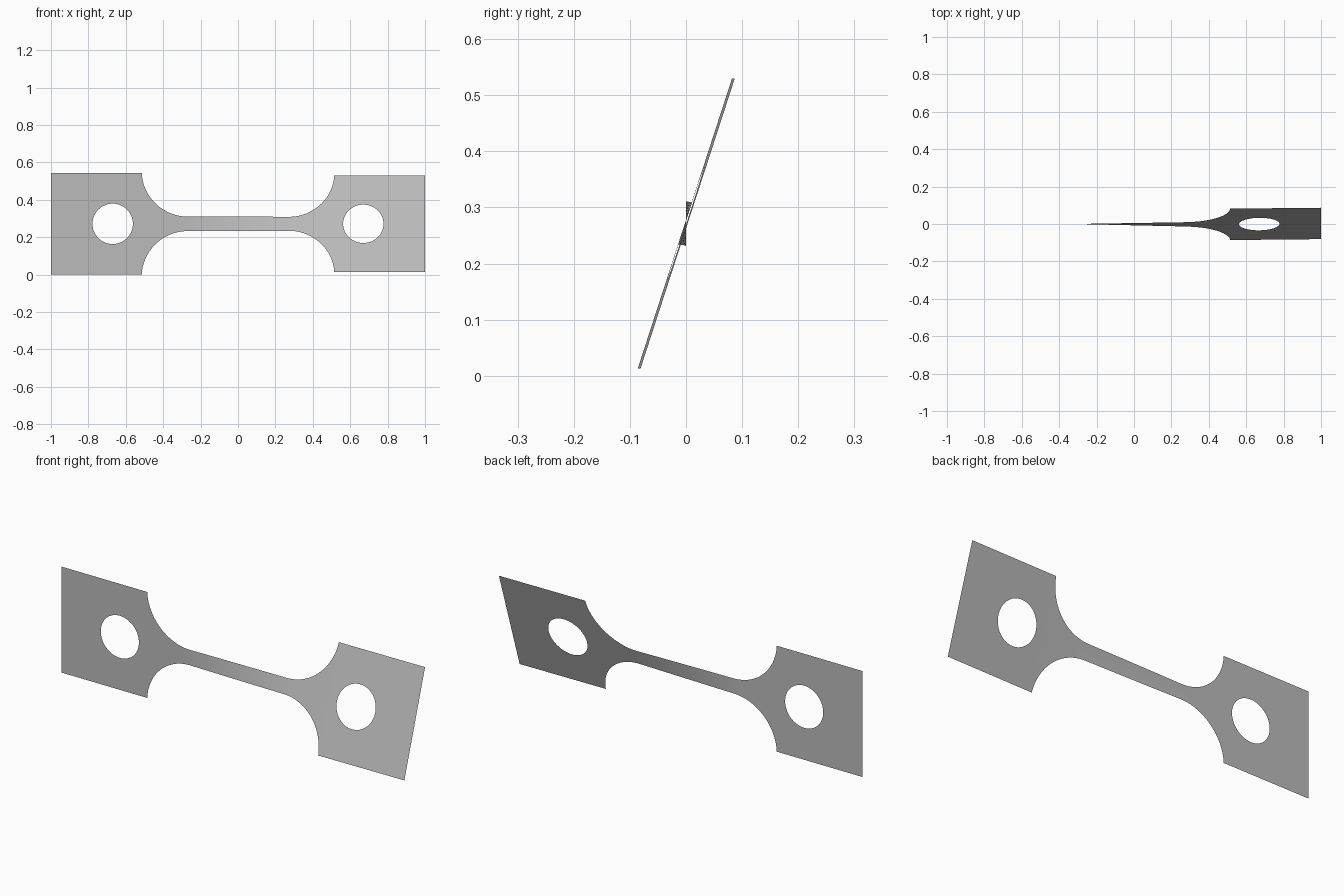
import bpy, bmesh, math
from mathutils import Vector

old = bpy.data.objects.get("Cube")
if old:
    bpy.data.objects.remove(old)

HALF_H = 0.2715      # half height of the grip tabs
NECK = 0.039         # half height of the narrow gauge
ARC_X, ARC_R = 0.27, 0.245
HOLE_X, HOLE_R = 0.67, 0.108
TWIST = math.radians(18)
ROWS = 16

arc_end = math.acos((ARC_R + NECK - HALF_H) / ARC_R)
TAB_X = ARC_X + ARC_R * math.sin(arc_end)


def twisted(x, h):
    """Place a flat point (x, h) on the twisted sheet."""
    t = min(max((x + 0.31) / 0.62, 0), 1)
    a = TWIST * t
    lean = 0.005 * max(0, (x - TAB_X) / (1 - TAB_X)) - 0.002 * t
    return Vector((x, h * math.sin(a) + lean, HALF_H + h * math.cos(a)))


def add_gauge(bm):
    """Narrow strip with a round fillet widening at each end."""
    side = []
    for i in range(29):
        a = arc_end * i / 28
        side.append((ARC_X + ARC_R * math.sin(a), NECK + ARC_R * (1 - math.cos(a))))
    middle = [(ARC_X * i / 12, NECK) for i in range(-11, 12)]
    columns = [(-x, h) for x, h in reversed(side)] + middle + side
    grid = [[bm.verts.new(twisted(x, h * (2 * r / ROWS - 1))) for r in range(ROWS + 1)]
            for x, h in columns]
    for a, b in zip(grid, grid[1:]):
        for r in range(ROWS):
            bm.faces.new((a[r], b[r], b[r + 1], a[r + 1]))


def add_tab(bm, sign):
    """Rectangular grip tab with a round hole, as rays from hole to border."""
    inner, outer = HOLE_X - TAB_X, 1 - HOLE_X
    angles = [2 * math.pi * i / 72 for i in range(72)]
    angles += [math.atan2(v, u) % (2 * math.pi)
               for u in (-inner, outer) for v in (-HALF_H, HALF_H)]
    rings = []
    for a in sorted(angles):
        c, s = math.cos(a), math.sin(a)
        reach = min((outer if c > 0 else inner) / max(abs(c), 1e-6),
                    HALF_H / max(abs(s), 1e-6))
        rings.append([bm.verts.new(twisted(sign * (HOLE_X + d * c), d * s))
                      for d in (HOLE_R, reach)])
    for p, q in zip(rings, rings[1:] + rings[:1]):
        face = (p[0], p[1], q[1], q[0])
        bm.faces.new(face if sign > 0 else face[::-1])


# Plain metal
metal = bpy.data.materials.new("grey metal")
metal.use_nodes = True
metal.diffuse_color = (0.5, 0.5, 0.5, 1)
metal.node_tree.nodes["Principled BSDF"].inputs["Base Color"].default_value = (0.5, 0.5, 0.5, 1)

# One thin continuous sheet
bm = bmesh.new()
add_gauge(bm)
for sign in (-1, 1):
    add_tab(bm, sign)
bmesh.ops.remove_doubles(bm, verts=bm.verts, dist=1e-5)
mesh = bpy.data.meshes.new("twisted_test_strip")
bm.to_mesh(mesh)
bm.free()
mesh.materials.append(metal)
strip = bpy.data.objects.new("twisted_test_strip", mesh)
bpy.context.collection.objects.link(strip)
bpy.context.view_layer.objects.active = strip
strip.select_set(True)
bpy.ops.object.shade_smooth_by_angle()
